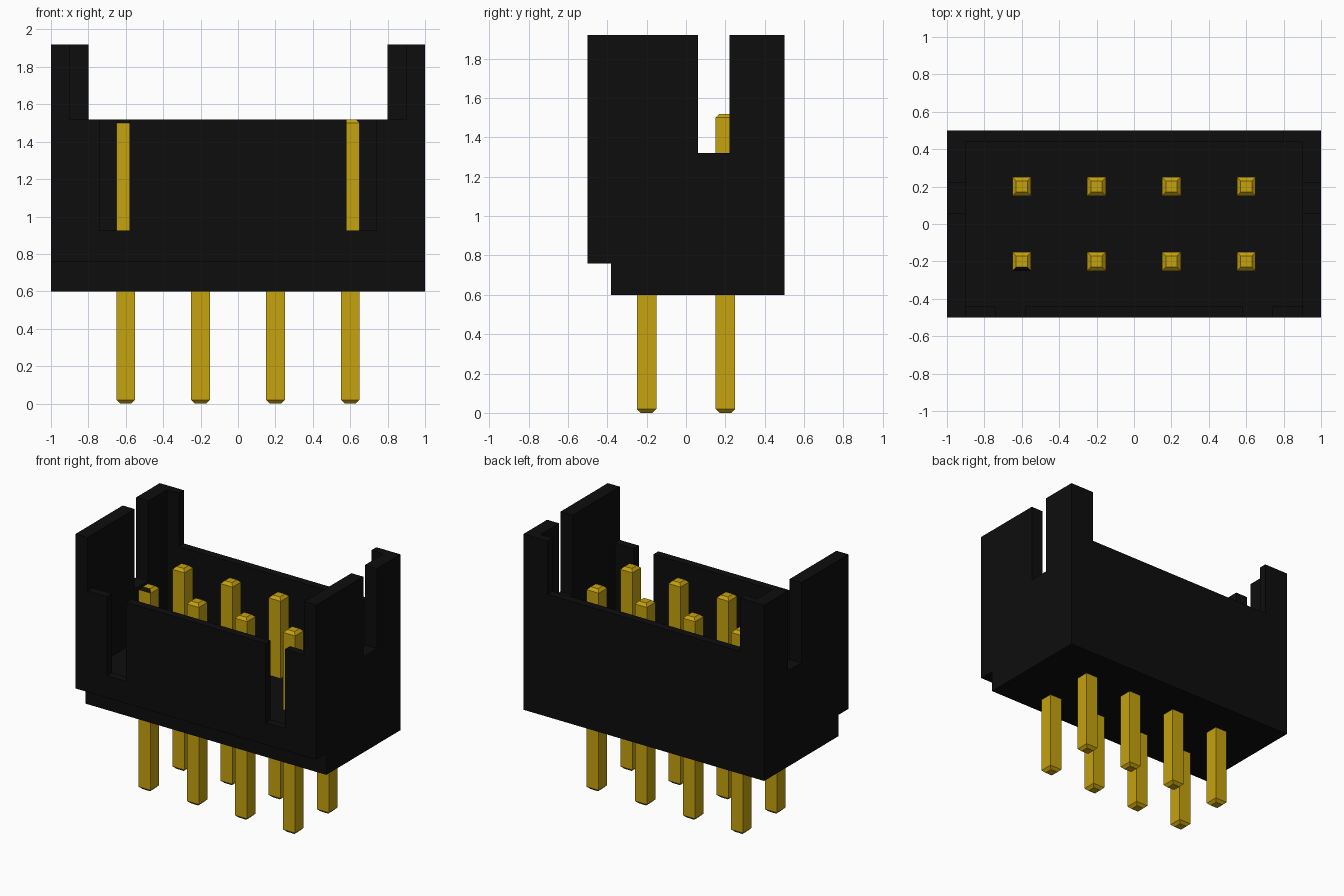
import bpy
import bmesh

if "Cube" in bpy.data.objects:
    bpy.data.objects.remove(bpy.data.objects["Cube"], do_unlink=True)


def make_material(name, rgb, roughness):
    mat = bpy.data.materials.new(name)
    mat.use_nodes = True
    mat.diffuse_color = (*rgb, 1)
    node = next(n for n in mat.node_tree.nodes if n.type == "BSDF_PRINCIPLED")
    node.inputs["Base Color"].default_value = (*rgb, 1)
    node.inputs["Roughness"].default_value = roughness
    return mat


black = make_material("black_plastic", (0.004, 0.004, 0.004), 0.6)
gold = make_material("gold_metal", (0.56, 0.36, 0.004), 0.5)


def finish(name, bm, *mats):
    bmesh.ops.recalc_face_normals(bm, faces=bm.faces)
    mesh = bpy.data.meshes.new(name)
    bm.to_mesh(mesh)
    bm.free()
    for mat in mats:
        mesh.materials.append(mat)
    obj = bpy.data.objects.new(name, mesh)
    bpy.context.collection.objects.link(obj)
    return obj


def prism(name, profile, x0, x1, mat):
    """Extrude a (y, z) profile along x."""
    bm = bmesh.new()
    face = bm.faces.new([bm.verts.new((x0, y, z)) for y, z in profile])
    geom = bmesh.ops.extrude_face_region(bm, geom=[face])["geom"]
    verts = [g for g in geom if isinstance(g, bmesh.types.BMVert)]
    bmesh.ops.translate(bm, verts=verts, vec=(x1 - x0, 0, 0))
    return finish(name, bm, mat)


def cut(target, x, y, z0):
    """Remove a box that is open at the top."""
    top = 2.2
    cutter = prism("cutter", [(y[0], z0), (y[1], z0), (y[1], top), (y[0], top)], *x, black)
    cutter.hide_render = True
    mod = target.modifiers.new("cut", "BOOLEAN")
    mod.operation = "DIFFERENCE"
    mod.solver = "EXACT"
    mod.object = cutter
    bpy.context.view_layer.objects.active = target
    bpy.ops.object.modifier_apply(modifier=mod.name)
    bpy.data.objects.remove(cutter, do_unlink=True)


# Housing: block with a step under its front edge
housing = prism("housing", [(-0.5, 1.92), (-0.5, 0.76), (-0.38, 0.76),
                            (-0.38, 0.6), (0.5, 0.6), (0.5, 1.92)], -1, 1, black)

# Cavity, lowered back wall and lowered front wall
cut(housing, (-0.9, 0.9), (-0.44, 0.44), 0.92)
cut(housing, (-0.8, 0.8), (0.4, 0.6), 1.52)
cut(housing, (-0.9, 0.9), (-0.6, -0.4), 1.52)

# Notches in the end walls and slots in the front wall
for side in (-1, 1):
    cut(housing, sorted((side * 0.85, side * 1.1)), (0.06, 0.22), 1.32)
    cut(housing, sorted((side * 0.58, side * 0.74)), (-0.6, -0.4), 0.925)


def pin(name, x, y, marked):
    """Square pin with chamfered ends."""
    bm = bmesh.new()
    rings = []
    for z, r in ((0, 0.03), (0.02, 0.05), (1.5, 0.05), (1.52, 0.03)):
        rings.append([bm.verts.new((x + sx * r, y + sy * r, z))
                      for sx, sy in ((-1, -1), (1, -1), (1, 1), (-1, 1))])
    bm.faces.new(rings[0])
    bm.faces.new(rings[-1])
    for low, high in zip(rings, rings[1:]):
        for i in range(4):
            j = (i + 1) % 4
            bm.faces.new((low[i], low[j], high[j], high[i]))
    # Dark front chamfer on the first pin
    if marked:
        bm.normal_update()
        for face in bm.faces:
            c = face.calc_center_median()
            if 1.5 < c.z < 1.52 and c.y < y - 0.03:
                face.material_index = 1
    return finish(name, bm, gold, black)


# Two rows of four pins
for row, y in (("front", -0.2), ("back", 0.2)):
    for i in range(4):
        pin(f"{row}_pin_{i + 1}", -0.6 + 0.4 * i, y, row == "front" and i == 0)
